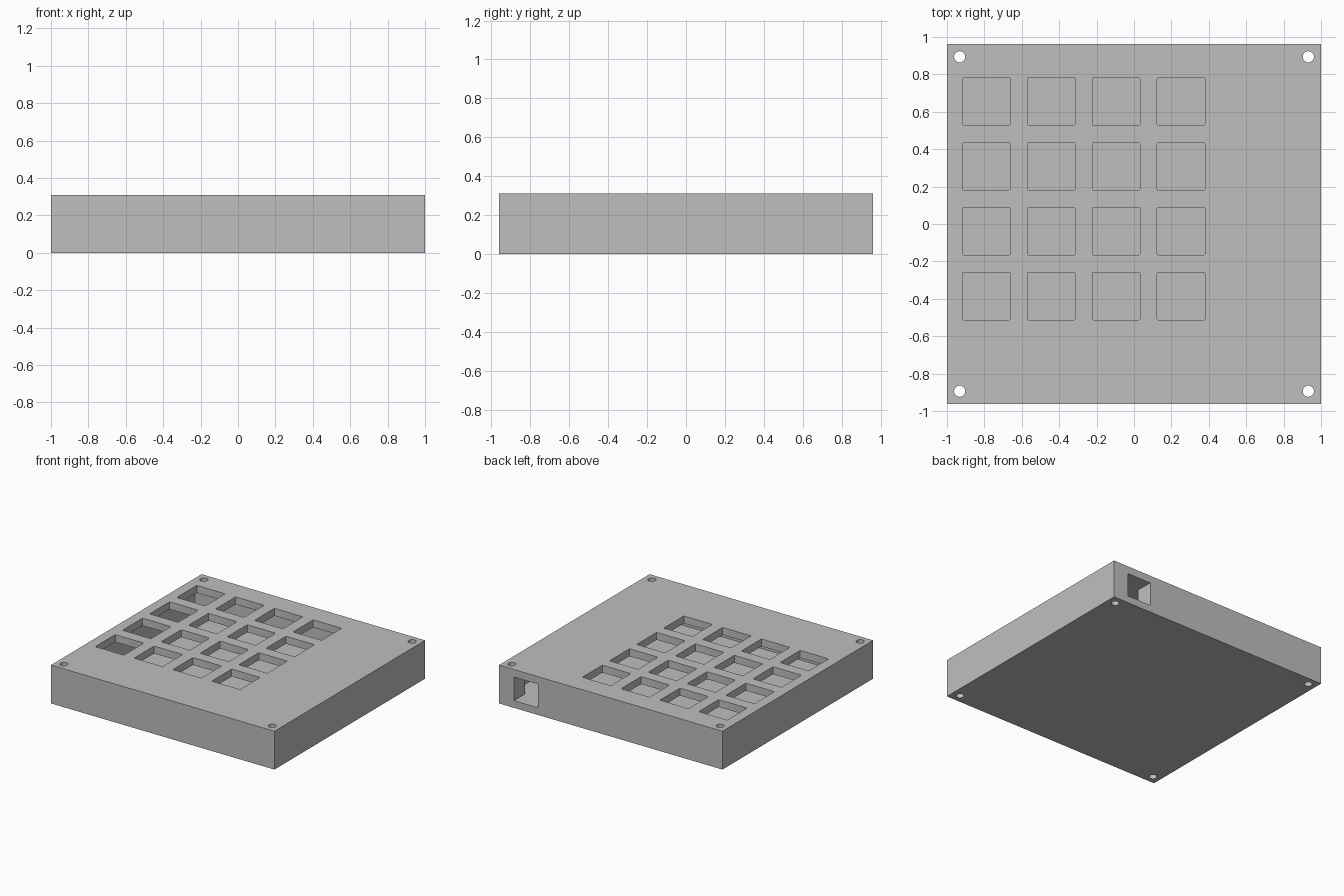
import bpy
import bmesh
from mathutils import Matrix, Vector

old = bpy.data.objects.get("Cube")
if old:
    bpy.data.objects.remove(old, do_unlink=True)

HALF_X, HALF_Y, HEIGHT = 1.0, 0.962, 0.31
FLOOR, CEILING = 0.057, 0.25
KEY, PITCH = 0.255, 0.347

grey = bpy.data.materials.new("plain_grey")
grey.use_nodes = True
grey.diffuse_color = (0.52, 0.52, 0.52, 1)
grey.node_tree.nodes["Principled BSDF"].inputs["Base Color"].default_value = grey.diffuse_color


def add_box(bm, low, high, corner=0.0):
    """Box between two corners, optionally with rounded upright edges."""
    low, high = Vector(low), Vector(high)
    size = Matrix.Diagonal((*(high - low), 1))
    verts = bmesh.ops.create_cube(bm, size=1, matrix=Matrix.Translation((low + high) / 2) @ size)["verts"]
    if corner:
        edges = {e for v in verts for e in v.link_edges
                 if abs(e.verts[0].co.z - e.verts[1].co.z) > 0.01}
        bmesh.ops.bevel(bm, geom=list(edges), offset=corner, segments=2,
                        profile=0.5, affect='EDGES')


def finish(name, bm):
    mesh = bpy.data.meshes.new(name)
    bm.to_mesh(mesh)
    bm.free()
    mesh.materials.append(grey)
    obj = bpy.data.objects.new(name, mesh)
    bpy.context.collection.objects.link(obj)
    return obj


# Outer block
bm = bmesh.new()
add_box(bm, (-HALF_X, -HALF_Y, 0), (HALF_X, HALF_Y, HEIGHT))
case = finish("keypad_case", bm)

cutters = []

# Inner cavity: thin side walls, thick front and back walls
bm = bmesh.new()
add_box(bm, (-0.962, -0.822, FLOOR), (0.962, 0.822, CEILING))
cutters.append(finish("cavity_cutter", bm))

# Four by four grid of key openings through the top plate
bm = bmesh.new()
for col in range(4):
    for row in range(4):
        x, y = -0.917 + col * PITCH, 0.783 - row * PITCH
        add_box(bm, (x, y - KEY, 0.2), (x + KEY, y, HEIGHT + 0.1), 0.008)
cutters.append(finish("key_cutter", bm))

# Screw holes through the corners
bm = bmesh.new()
for sx in (-1, 1):
    for sy in (-1, 1):
        bmesh.ops.create_cone(bm, cap_ends=True, segments=32, radius1=0.03, radius2=0.03, depth=1,
                              matrix=Matrix.Translation((sx * 0.932, sy * 0.894, HEIGHT / 2)))
cutters.append(finish("screw_cutter", bm))

# Cable port in the back wall
bm = bmesh.new()
add_box(bm, (0.65, 0.7, FLOOR + 0.001), (0.866, 1.1, CEILING - 0.001))
cutters.append(finish("port_cutter", bm))

# Carve everything out, then drop the cutters
bpy.context.view_layer.objects.active = case
for cutter in cutters:
    cutter.hide_render = True
    mod = case.modifiers.new(cutter.name, 'BOOLEAN')
    mod.operation = 'DIFFERENCE'
    mod.solver = 'EXACT'
    mod.object = cutter
    bpy.ops.object.modifier_apply(modifier=mod.name)
    bpy.data.objects.remove(cutter, do_unlink=True)

for obj in bpy.context.selected_objects:
    obj.select_set(False)
case.select_set(True)
bpy.ops.object.shade_smooth_by_angle(angle=0.5)
